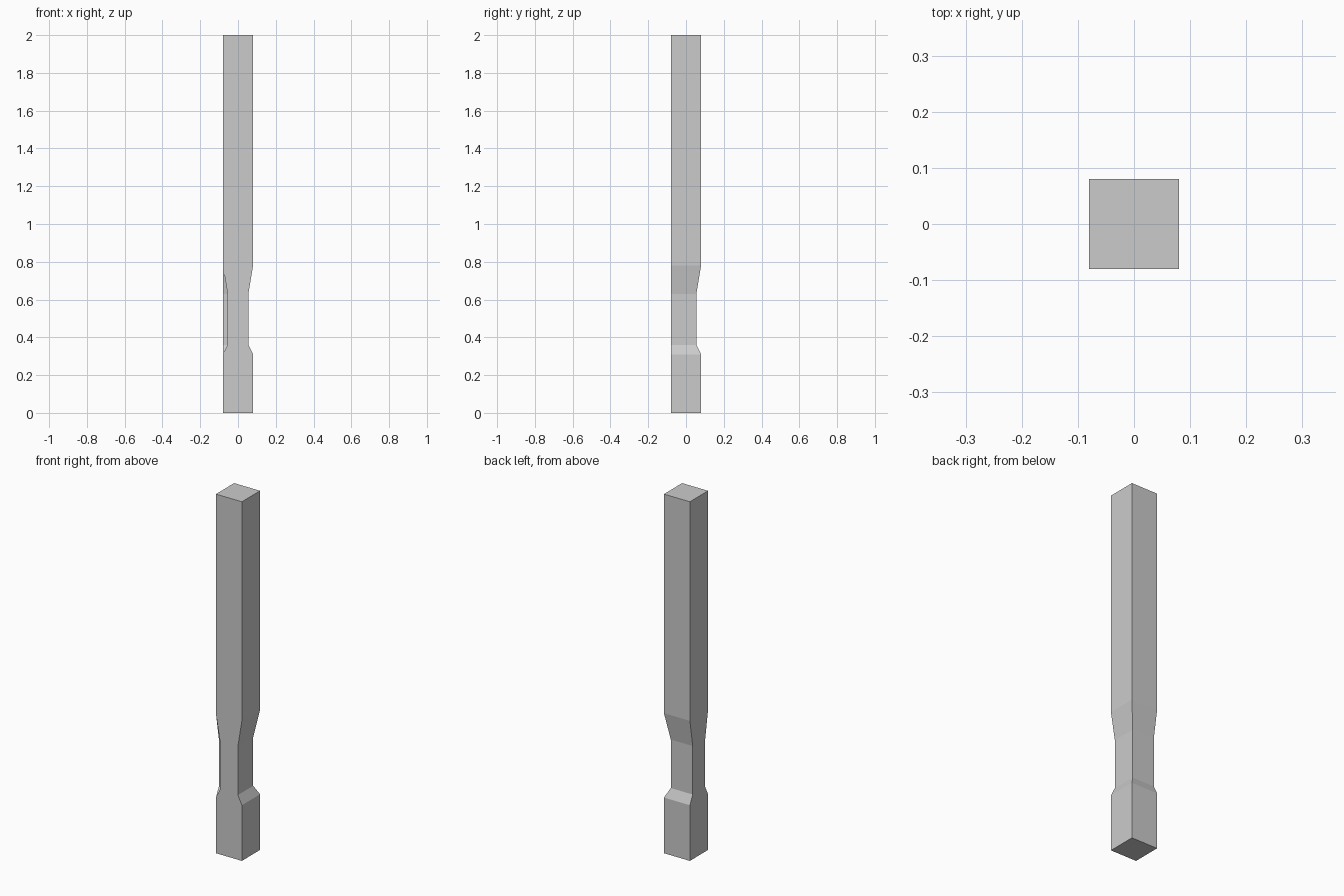
import bpy
import bmesh

cube = bpy.data.objects.get("Cube")
if cube:
    bpy.data.objects.remove(cube, do_unlink=True)

HALF = 0.08
WAIST = 0.025
# height and side inset of each level
LEVELS = [(0, 0), (0.31, 0), (0.36, WAIST), (0.63, WAIST), (0.78, 0), (2, 0)]

grey = bpy.data.materials.new("plain grey")
grey.use_nodes = True
colour = (0.6, 0.6, 0.6, 1)
grey.diffuse_color = colour
grey.node_tree.nodes["Principled BSDF"].inputs["Base Color"].default_value = colour


def section(inset):
    """Square with two flush sides and a notch where they would meet."""
    h, i = HALF, HALF - inset
    return [(i, i), (-h, i), (-h, -i), (-i, -i), (-i, -h), (i, -h)]


# post body: stacked sections, then the closed notch corners are welded
bm = bmesh.new()
rings = [[bm.verts.new((x, y, z)) for x, y in section(t)] for z, t in LEVELS]
for low, high in zip(rings, rings[1:]):
    for a in range(len(low)):
        b = (a + 1) % len(low)
        bm.faces.new((low[a], low[b], high[b], high[a]))
bm.faces.new(rings[0][::-1])
bm.faces.new(rings[-1])
bmesh.ops.remove_doubles(bm, verts=bm.verts[:], dist=0.0001)
bmesh.ops.recalc_face_normals(bm, faces=bm.faces[:])

mesh = bpy.data.meshes.new("post")
bm.to_mesh(mesh)
bm.free()
mesh.materials.append(grey)
post = bpy.data.objects.new("post", mesh)
bpy.context.collection.objects.link(post)
